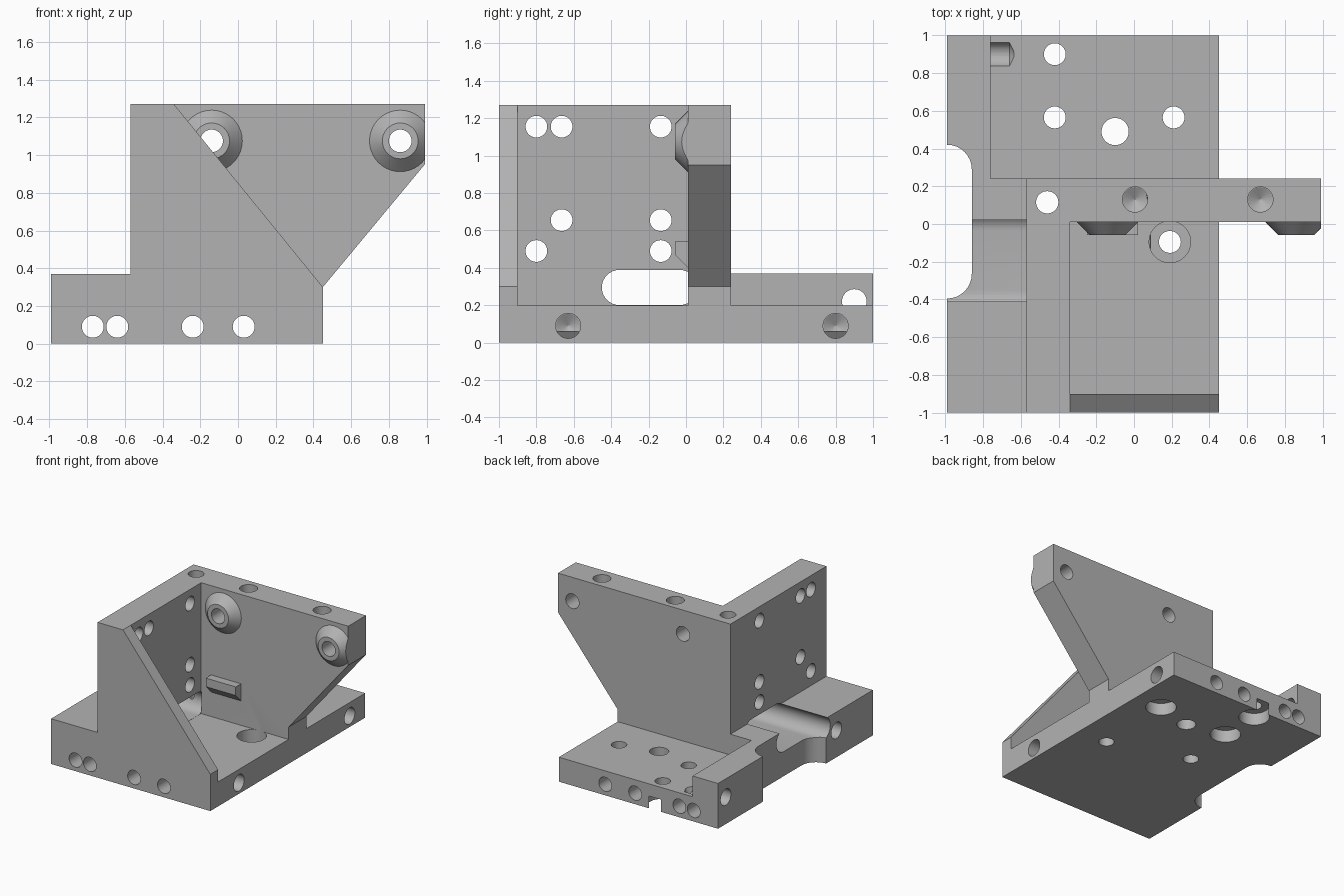
import bpy, bmesh, math
from mathutils import Matrix, Vector

cube = bpy.data.objects.get("Cube")
if cube:
    bpy.data.objects.remove(cube, do_unlink=True)

scene = bpy.context.scene
grey = bpy.data.materials.new("machined grey")
grey.use_nodes = True
GREY = (0.45, 0.45, 0.45, 1)
grey.diffuse_color = GREY
grey.node_tree.nodes["Principled BSDF"].inputs["Base Color"].default_value = GREY

solids = bpy.data.collections.new("Solids")
cutters = bpy.data.collections.new("Cutters")
for c in (solids, cutters):
    scene.collection.children.link(c)

AXES = {"x": Vector((1, 0, 0)), "y": Vector((0, 1, 0)), "z": Vector((0, 0, 1))}


def add(name, bm, coll):
    bmesh.ops.recalc_face_normals(bm, faces=bm.faces)
    mesh = bpy.data.meshes.new(name)
    bm.to_mesh(mesh)
    bm.free()
    mesh.materials.append(grey)
    obj = bpy.data.objects.new(name, mesh)
    obj.hide_render = coll is cutters
    coll.objects.link(obj)
    return obj


def prism(name, points, axis, lo, hi, coll):
    """Extrude a 2D outline along an axis from lo to hi."""
    place = {"x": lambda a, b: (lo, a, b), "y": lambda a, b: (a, lo, b),
             "z": lambda a, b: (a, b, lo)}[axis]
    bm = bmesh.new()
    face = bm.faces.new([bm.verts.new(place(a, b)) for a, b in points])
    out = bmesh.ops.extrude_face_region(bm, geom=[face])
    moved = [v for v in out["geom"] if isinstance(v, bmesh.types.BMVert)]
    bmesh.ops.translate(bm, verts=moved, vec=AXES[axis] * (hi - lo))
    return add(name, bm, coll)


def box(name, x, y, z, coll):
    return prism(name, [(x[0], y[0]), (x[1], y[0]), (x[1], y[1]), (x[0], y[1])],
                 "z", z[0], z[1], coll)


def rod(name, start, axis, length, r1, r2, coll):
    """Cylinder or cone from start along an axis; a negative length runs backwards."""
    direction = AXES[axis] * math.copysign(1, length)
    bm = bmesh.new()
    bmesh.ops.create_cone(bm, cap_ends=True, segments=40, radius1=r1, radius2=r2,
                          depth=abs(length))
    turn = Vector((0, 0, 1)).rotation_difference(direction).to_matrix().to_4x4()
    centre = Vector(start) + AXES[axis] * length / 2
    bmesh.ops.transform(bm, matrix=Matrix.Translation(centre) @ turn, verts=bm.verts)
    return add(name, bm, coll)


def hole(start, axis, length, r):
    rod("hole", start, axis, length, r, r, cutters)


def drilled(start, axis, length, r):
    """Blind hole with a conical tip."""
    hole(start, axis, length, r)
    tip = Vector(start) + AXES[axis] * (length - math.copysign(0.001, length))
    rod("drill_tip", tip, axis, math.copysign(r * 0.55, length), r, 0.002, cutters)


def stadium(lo, hi, c, r, steps=16):
    """Outline of a slot: ends at lo and hi, centre line at height c."""
    pts = []
    for i in range(2 * steps + 2):
        k, end = (i, hi - r) if i <= steps else (i - 1, lo + r)
        a = -math.pi / 2 + math.pi * k / steps
        pts.append((end + r * math.cos(a), c + r * math.sin(a)))
    return pts


# Plates
body = box("bracket", (-0.99, 0.45), (-1, 1), (0, 0.2), scene.collection)
box("side_rail", (-0.99, -0.76), (-1, 1), (0.1, 0.37), solids)
box("rail_shoulder", (-0.99, -0.45), (-1, 0.24), (0.1, 0.37), solids)
box("side_wall", (-0.57, -0.34), (-1, 0.24), (0.1, 1.27), solids)
prism("gusset", [(-0.57, 0.1), (0.45, 0.1), (0.45, 0.3), (-0.34, 1.27), (-0.57, 1.27)],
      "y", -1, -0.9, solids)
prism("back_plate", [(-0.57, 0.1), (0.45, 0.1), (0.45, 0.3), (0.99, 0.95),
                     (0.99, 1.27), (-0.57, 1.27)], "y", 0.01, 0.24, solids)

# Bosses and locating pad on the back plate
for x in (-0.14, 0.86):
    rod("boss", (x, 0.012, 1.075), "y", -0.07, 0.165, 0.095, solids)
    hole((x, -0.2, 1.075), "y", 0.6, 0.06)
box("boss_trim", (0.99, 1.3), (-0.3, 0.4), (0.85, 1.4), cutters)
prism("pad", [(0.05, 0.4), (0.01, 0.4), (-0.058, 0.47), (-0.058, 0.54), (0.05, 0.54)],
      "x", -0.25, 0.02, solids)

# Channel under the side wall and notch in the rail edge
prism("channel", stadium(-0.45, 0.06, 0.295, 0.094), "x", -1.2, -0.335, cutters)
prism("edge_notch", [(b, a) for a, b in stadium(-0.395, 0.42, -0.99, 0.13)],
      "z", -0.2, 0.6, cutters)

# Long holes through the base
for x in (-0.77, -0.64, -0.24, 0.03):
    hole((x, -1.1, 0.09), "y", 2.2, 0.058)

# Side wall holes
for y, z in ((-0.8, 1.155), (-0.665, 1.155), (-0.135, 1.155), (-0.665, 0.655),
             (-0.135, 0.655), (-0.8, 0.49), (-0.135, 0.49)):
    hole((-0.7, y, z), "x", 0.5, 0.058)

# Base holes, counterbored from below or above
for x, y in ((-0.42, 0.9), (-0.42, 0.565), (0.21, 0.565)):
    hole((x, y, -0.1), "z", 0.4, 0.058)
    hole((x, y, -0.1), "z", 0.2, 0.115)
hole((-0.1, 0.49, -0.1), "z", 0.4, 0.072)
hole((0.19, -0.095, -0.1), "z", 0.4, 0.058)
hole((0.19, -0.095, 0.1), "z", 0.15, 0.11)

# Back plate holes from the top
hole((-0.46, 0.115, -0.1), "z", 1.5, 0.059)
for x in (0.005, 0.67):
    drilled((x, 0.13, 1.3), "z", -0.3, 0.067)

# Blind side holes
for y in (-0.63, 0.8):
    drilled((0.5, y, 0.09), "x", -0.3, 0.067)
for y in (-0.53, 0.9):
    drilled((-1.05, y, 0.22), "x", 0.39, 0.066)

# Merge plates, cut holes, keep the finished body
for coll, operation in ((solids, "UNION"), (cutters, "DIFFERENCE")):
    mod = body.modifiers.new(operation.lower(), "BOOLEAN")
    mod.operand_type = "COLLECTION"
    mod.collection = coll
    mod.operation = operation
    mod.solver = "EXACT"
    mod.use_self = True
bpy.context.view_layer.update()
deps = bpy.context.evaluated_depsgraph_get()
mesh = bpy.data.meshes.new_from_object(body.evaluated_get(deps))
body.modifiers.clear()
body.data = mesh
mesh.materials.clear()
mesh.materials.append(grey)
for poly in mesh.polygons:
    poly.material_index = 0
for coll in (solids, cutters):
    for obj in list(coll.objects):
        bpy.data.objects.remove(obj, do_unlink=True)
    bpy.data.collections.remove(coll)

bpy.ops.object.select_all(action="DESELECT")
body.select_set(True)
bpy.context.view_layer.objects.active = body
bpy.ops.object.shade_smooth_by_angle(angle=math.radians(25))
